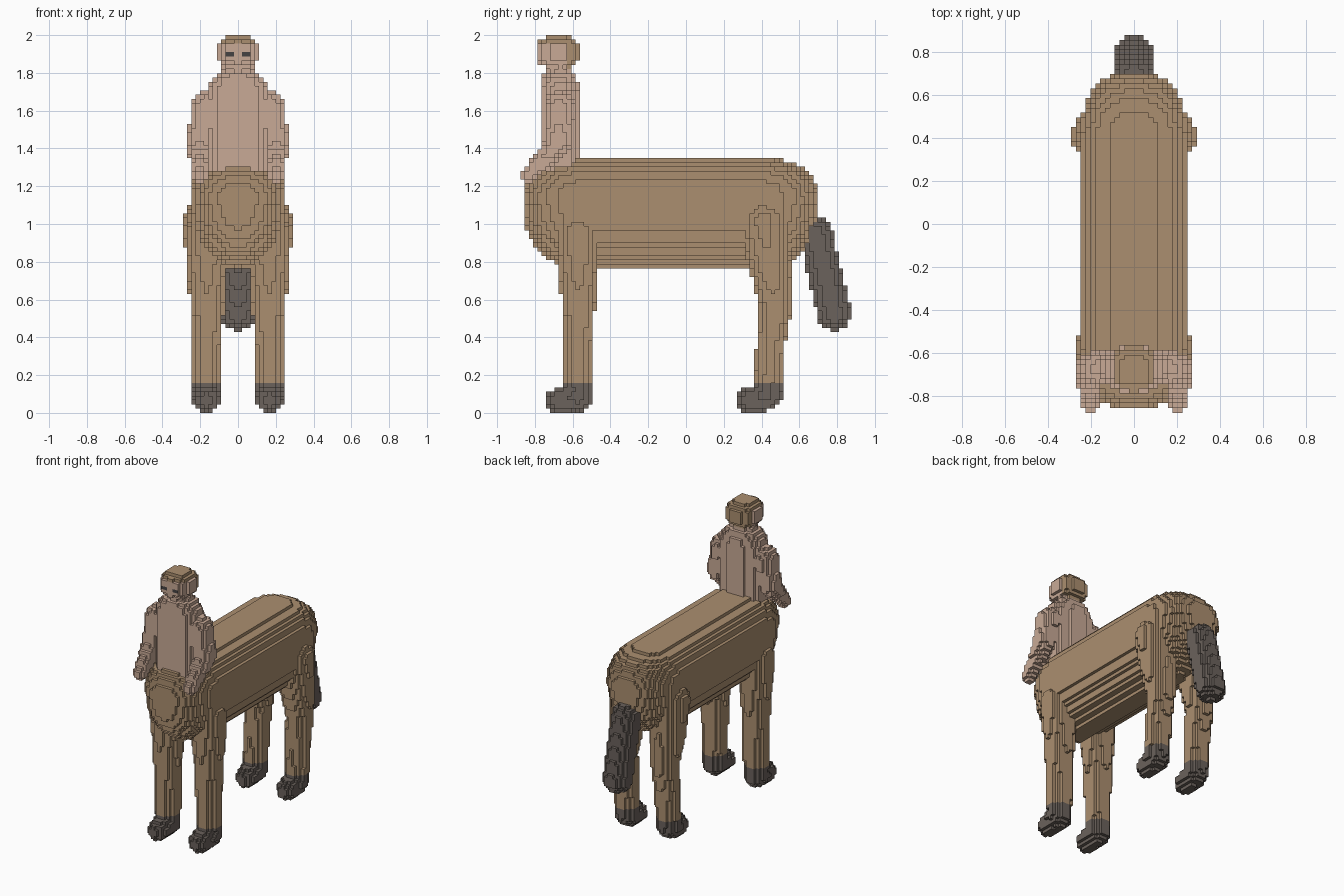
import bpy
import bmesh
from mathutils import Vector

cube = bpy.data.objects.get("Cube")
if cube:
    bpy.data.objects.remove(cube, do_unlink=True)

C = 2 / 89                      # block size
HALF_X, HALF_Y, HIGH = 13, 39, 89
HOOF_TOP = 7 * C


def material(name, rgb):
    m = bpy.data.materials.new(name)
    m.use_nodes = True
    m.diffuse_color = (*rgb, 1)
    bsdf = m.node_tree.nodes["Principled BSDF"]
    bsdf.inputs["Base Color"].default_value = (*rgb, 1)
    bsdf.inputs["Roughness"].default_value = 0.9
    return m


TAN = material("tan coat", (0.41, 0.275, 0.162))
SKIN = material("skin", (0.58, 0.40, 0.305))
DARK = material("dark hoof", (0.147, 0.122, 0.107))
EYE = material("eye", (0.06, 0.055, 0.055))


# Shape tests: each returns a function telling whether a point is inside
def limb(*joints):
    """Tapered round limb through (x, y, z, radius) joints."""
    segs = []
    for a, b in zip(joints, joints[1:]):
        pa, d = Vector(a[:3]), Vector(b[:3]) - Vector(a[:3])
        segs.append((pa, d, d.length_squared, a[3], b[3]))

    def inside(p):
        for pa, d, l2, ra, rb in segs:
            t = min(1, max(0, (p - pa).dot(d) / l2))
            if (p - pa - d * t).length_squared <= (ra + (rb - ra) * t) ** 2:
                return True
        return False
    return inside


def barrel(p):
    """Long horse body, flatter on top, narrowing to the belly."""
    dz = p.z - 1.10
    h, n = (0.25, 2.8) if dz > 0 else (0.335, 2.2)
    e = max(-0.57 - p.y, p.y - 0.41, 0) / 0.29
    return e < 1 and (abs(p.x) / 0.25) ** n + (abs(dz) / h) ** n + e * e <= 1


TORSO = [(1.2, 0.16, 0.1), (1.68, 0.165, 0.1), (1.74, 0.15, 0.1),
         (1.78, 0.125, 0.095), (1.81, 0.085, 0.06), (1.87, 0.07, 0.055)]


def torso(p):
    """Upper body lofted through (height, half width, half depth)."""
    for (z0, w0, d0), (z1, w1, d1) in zip(TORSO, TORSO[1:]):
        if z0 <= p.z < z1:
            t = (p.z - z0) / (z1 - z0)
            w, d = w0 + (w1 - w0) * t, d0 + (d1 - d0) * t
            return (abs(p.x) / w) ** 2.5 + (abs(p.y + 0.67) / d) ** 2.5 <= 1
    return False


def skull(p):
    return ((abs(p.x) / 0.108) ** 2.5 + (abs(p.y + 0.677) / 0.112) ** 2.5
            + (abs(p.z - 1.91) / 0.095) ** 2.5 <= 1)


def hair(p):
    return (p.z > 1.945 or p.y > -0.62) and skull(p)


front_leg = limb((0.165, -0.57, 0.08, 0.074), (0.165, -0.57, 0.45, 0.082),
                 (0.165, -0.57, 0.95, 0.112))
rear_leg = limb((0.165, 0.435, 0.1, 0.074), (0.165, 0.45, 0.38, 0.077),
                (0.165, 0.475, 0.55, 0.085), (0.165, 0.44, 0.8, 0.112),
                (0.165, 0.41, 1.01, 0.125))
front_foot = limb((0.165, -0.575, 0.085, 0.077), (0.165, -0.675, 0.066, 0.066))
rear_foot = limb((0.165, 0.415, 0.085, 0.077), (0.165, 0.335, 0.066, 0.066))


def hoof(foot, leg):
    return lambda p: p.z < HOOF_TOP and (foot(p) or leg(p))


# Parts in order of priority: name, test, colour, mirrored pair or not
PARTS = [
    ("hair", hair, TAN, False),
    ("head", skull, SKIN, False),
    ("torso", torso, SKIN, False),
    ("arm", limb((0.165, -0.67, 1.62, 0.083), (0.207, -0.675, 1.43, 0.066),
                 (0.2, -0.835, 1.255, 0.042)), SKIN, True),
    ("front_hoof", hoof(front_foot, front_leg), DARK, True),
    ("rear_hoof", hoof(rear_foot, rear_leg), DARK, True),
    ("tail", limb((0, 0.685, 0.95, 0.09), (0, 0.786, 0.525, 0.09)), DARK, False),
    ("horse_body", barrel, TAN, False),
    ("front_leg", front_leg, TAN, True),
    ("rear_leg", rear_leg, TAN, True),
]

# Fill the block grid on one side and mirror it to the other
owner = {}
looks = {}
for i in range(HALF_X):
    for j in range(-HALF_Y, HALF_Y):
        for k in range(HIGH):
            p = Vector((i + 0.5, j + 0.5, k + 0.5)) * C
            for name, test, mat, paired in PARTS:
                if test(p):
                    for cell, side in (((i, j, k), "left_"), ((-1 - i, j, k), "right_")):
                        full = side + name if paired else name
                        owner[cell] = full
                        looks[full] = mat
                    break


def is_eye(cell, axis, sign):
    i, j, k = cell
    return axis == 1 and sign < 0 and k == 84 and max(i, -1 - i) in (1, 2)


def build(name, mat):
    """Turn the outer sides of one part's blocks into a clean mesh."""
    bm = bmesh.new()
    verts = {}

    def corner(key):
        if key not in verts:
            verts[key] = bm.verts.new(Vector(key) * C)
        return verts[key]

    for cell in [c for c, o in owner.items() if o == name]:
        for axis in range(3):
            for sign in (-1, 1):
                near = list(cell)
                near[axis] += sign
                if tuple(near) in owner:
                    continue
                u, v = (axis + 1) % 3, (axis + 2) % 3
                ring = []
                for du, dv in ((0, 0), (1, 0), (1, 1), (0, 1)):
                    key = list(cell)
                    key[axis] += sign > 0
                    key[u] += du
                    key[v] += dv
                    ring.append(corner(tuple(key)))
                face = bm.faces.new(ring if sign > 0 else ring[::-1])
                if name == "head" and is_eye(cell, axis, sign):
                    face.material_index = 1
    bm.normal_update()
    bmesh.ops.dissolve_limit(bm, angle_limit=0.01, verts=bm.verts[:],
                             edges=bm.edges[:], delimit={'MATERIAL'})
    mesh = bpy.data.meshes.new(name)
    bm.to_mesh(mesh)
    bm.free()
    mesh.materials.append(mat)
    if name == "head":
        mesh.materials.append(EYE)
    obj = bpy.data.objects.new(name, mesh)
    bpy.context.scene.collection.objects.link(obj)


for part, colour in looks.items():
    build(part, colour)
